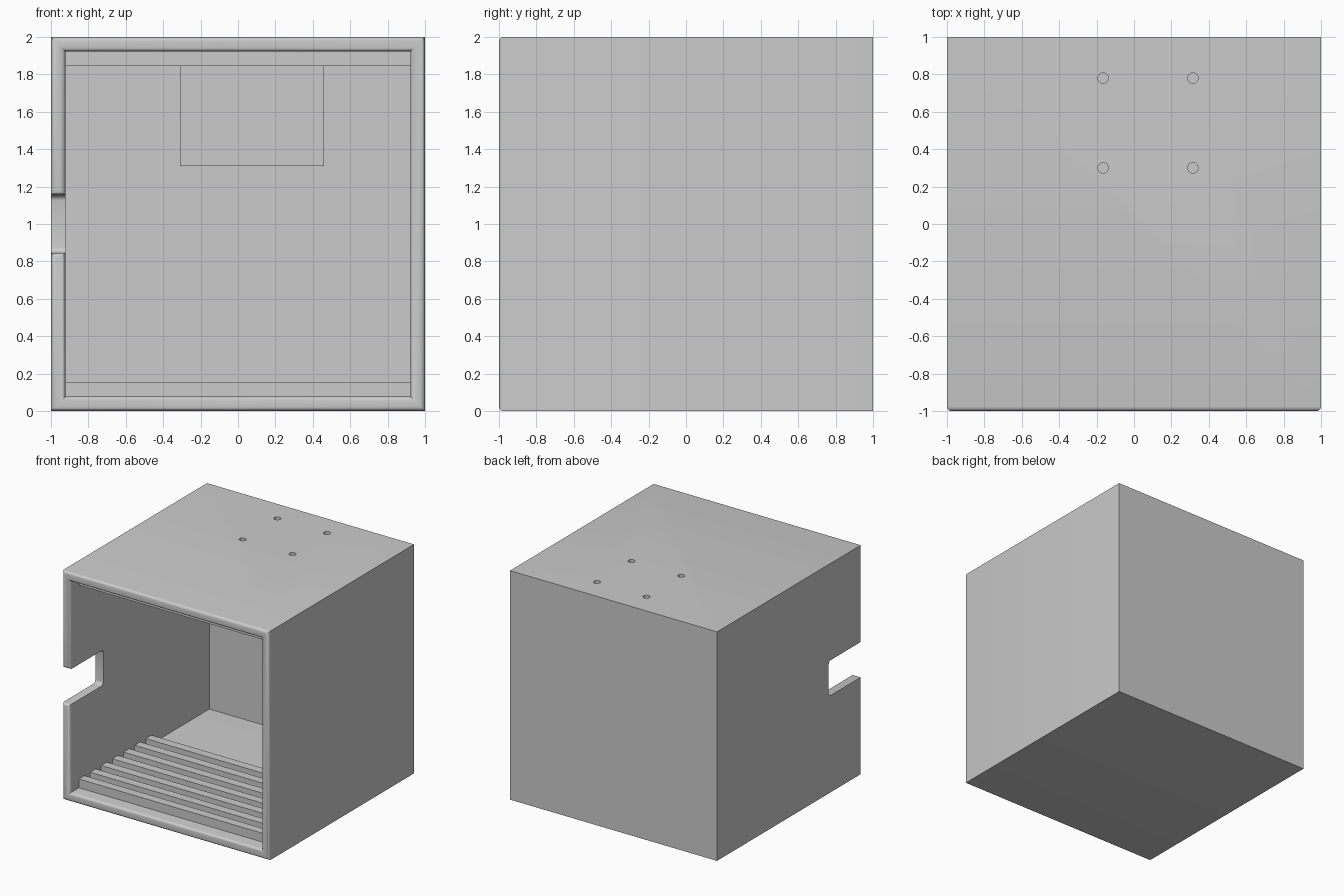
import bpy
import bmesh
from math import pi
from mathutils import Vector, Matrix

if "Cube" in bpy.data.objects:
    bpy.data.objects.remove(bpy.data.objects["Cube"], do_unlink=True)

WALL = 0.077
INNER = 1 - WALL
NOTCH_BACK = -0.54

grey = bpy.data.materials.new("plain grey")
grey.use_nodes = True
grey.diffuse_color = (0.6, 0.6, 0.6, 1)
grey.node_tree.nodes["Principled BSDF"].inputs["Base Color"].default_value = (0.6, 0.6, 0.6, 1)


def add_object(name, bm):
    mesh = bpy.data.meshes.new(name)
    bm.to_mesh(mesh)
    bm.free()
    mesh.materials.append(grey)
    obj = bpy.data.objects.new(name, mesh)
    bpy.context.collection.objects.link(obj)
    return obj


def box_mesh(low, high):
    low, high = Vector(low), Vector(high)
    bm = bmesh.new()
    place = Matrix.Translation((low + high) / 2) @ Matrix.Diagonal((*(high - low), 1))
    bmesh.ops.create_cube(bm, size=1, matrix=place)
    return bm


def box(name, low, high):
    return add_object(name, box_mesh(low, high))


def cut(target, cutter):
    mod = target.modifiers.new("cut", "BOOLEAN")
    mod.operation = "DIFFERENCE"
    mod.solver = "EXACT"
    mod.object = cutter
    bpy.context.view_layer.objects.active = target
    bpy.ops.object.modifier_apply(modifier=mod.name)
    bpy.data.objects.remove(cutter, do_unlink=True)


# Open-fronted shell
shell = box("shell", (-1, -1, 0), (1, 1, 2))
cut(shell, box("cavity_cutter", (-INNER, -1.5, WALL), (INNER, INNER, 2 - WALL)))

# Notch in the side wall, with filleted back corners
bm = box_mesh((-1.2, -1.5, 0.846), (-0.8, NOTCH_BACK, 1.154))
corners = [e for e in bm.edges if all(abs(v.co.y - NOTCH_BACK) < 0.001 for v in e.verts)
           and abs(e.verts[0].co.x - e.verts[1].co.x) > 0.1]
bmesh.ops.bevel(bm, geom=corners, offset=0.03, segments=4, profile=0.5, affect="EDGES")
cut(shell, add_object("notch_cutter", bm))

# Rounded front rim
bm = bmesh.new()
bm.from_mesh(shell.data)
bmesh.ops.dissolve_limit(bm, angle_limit=0.01, verts=bm.verts, edges=bm.edges)
rim = [e for e in bm.edges if all(v.co.y < -0.999 for v in e.verts)
       and e.calc_face_angle(0) > 0.5]
bmesh.ops.bevel(bm, geom=rim, offset=0.025, segments=4, profile=0.5, affect="EDGES")
bm.to_mesh(shell.data)
bm.free()

# Four screw holes in the roof
bm = bmesh.new()
for x in (-0.165, 0.315):
    for y in (0.3, 0.78):
        bmesh.ops.create_cone(bm, cap_ends=True, segments=24, radius1=0.028, radius2=0.028,
                              depth=0.2, matrix=Matrix.Translation((x, y, 2)))
cut(shell, add_object("hole_cutter", bm))

# Matching rows of ribs on floor and ceiling
for i in range(7):
    y = -0.877 + i * 2 * WALL
    for name, z in (("floor_rib", WALL), ("ceiling_rib", 2 - 2 * WALL)):
        box(f"{name}_{i + 1}", (-INNER, y, z), (INNER, y + WALL, z + WALL))

# Block hanging under the roof at the back
box("hanging_block", (-0.31, 0.155, 1.31), (0.46, INNER, 2 - WALL))

# Smooth the rounded rim only
bpy.ops.object.select_all(action="DESELECT")
shell.select_set(True)
bpy.context.view_layer.objects.active = shell
bpy.ops.object.shade_smooth_by_angle(angle=pi / 6)
